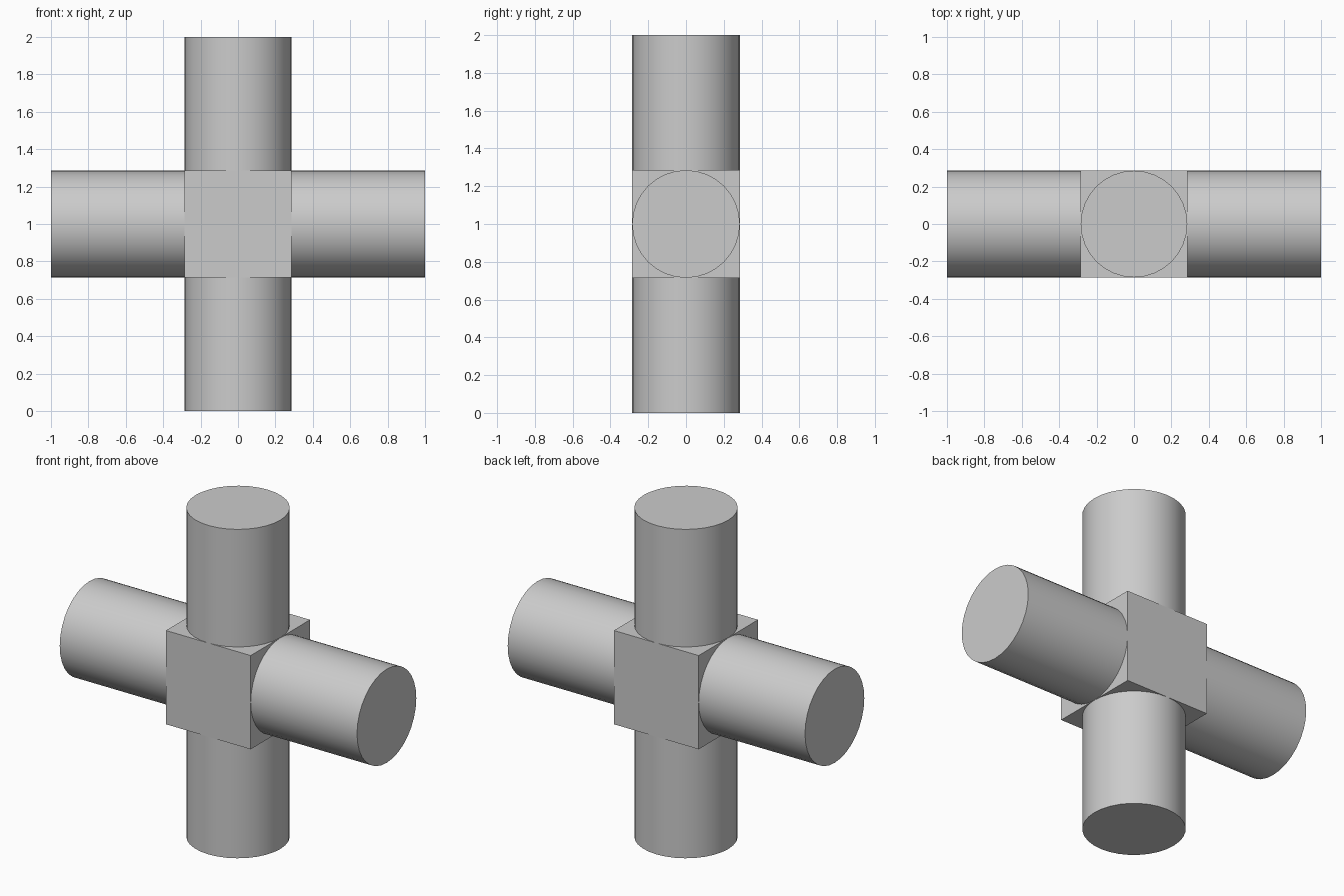
import bpy
import math

R = 0.285  # pipe radius and half the hub's width
MID = 1.0  # height of the hub centre

if "Cube" in bpy.data.objects:
    bpy.data.objects.remove(bpy.data.objects["Cube"], do_unlink=True)

grey = bpy.data.materials.new("plain grey")
grey.use_nodes = True
colour = (0.6, 0.6, 0.6, 1)
grey.diffuse_color = colour
grey.node_tree.nodes["Principled BSDF"].inputs["Base Color"].default_value = colour


def finish(name):
    obj = bpy.context.object
    obj.name = name
    obj.data.materials.append(grey)
    return obj


# Cubic hub in the middle
bpy.ops.mesh.primitive_cube_add(size=2 * R, location=(0, 0, MID))
finish("centre_hub")


# Four round arms from the hub faces outwards
def arm(name, dx, dz):
    length = 1 - R
    reach = R + length / 2
    bpy.ops.mesh.primitive_cylinder_add(
        vertices=32, radius=R, depth=length,
        location=(dx * reach, 0, MID + dz * reach),
        rotation=(0, math.pi / 2 * dx, 0))
    finish(name)
    bpy.ops.object.shade_smooth_by_angle(angle=math.radians(30))


arm("left_arm", 1, 0)
arm("right_arm", -1, 0)
arm("top_arm", 0, 1)
arm("bottom_arm", 0, -1)
